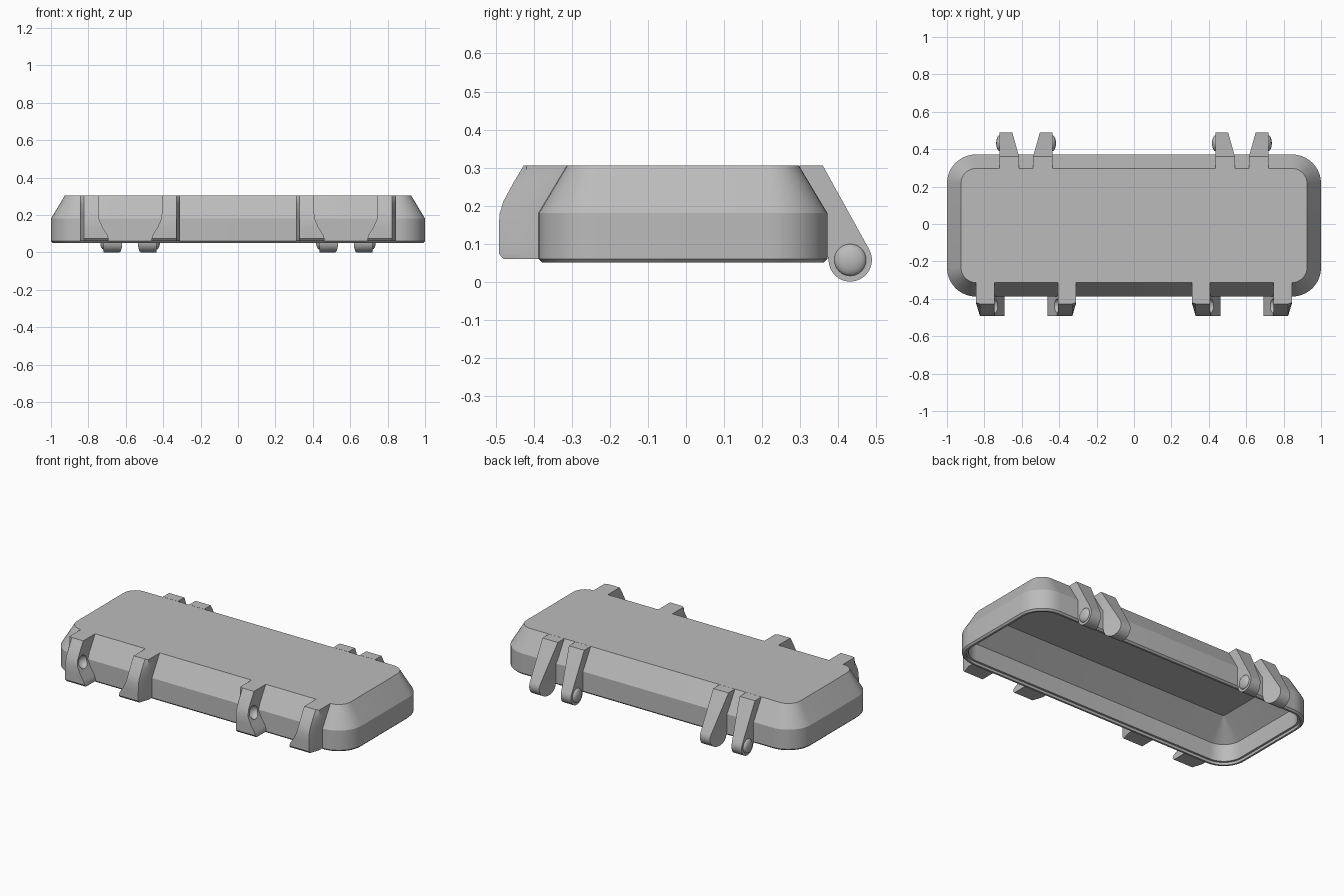
import bpy, bmesh, math

cube = bpy.data.objects.get("Cube")
if cube:
    bpy.data.objects.remove(cube, do_unlink=True)

grey = bpy.data.materials.new("plain grey")
grey.use_nodes = True
grey.diffuse_color = (0.5, 0.5, 0.5, 1)
grey.node_tree.nodes["Principled BSDF"].inputs["Base Color"].default_value = (0.5, 0.5, 0.5, 1)

PAIR_X = 0.577   # distance of each lug / hinge pair from the middle
MID_Y = -0.008   # middle of the shell in depth


def finish(bm, name):
    bmesh.ops.recalc_face_normals(bm, faces=bm.faces)
    mesh = bpy.data.meshes.new(name)
    bm.to_mesh(mesh)
    bm.free()
    mesh.materials.append(grey)
    ob = bpy.data.objects.new(name, mesh)
    bpy.context.collection.objects.link(ob)
    return ob


def smooth(ob):
    bpy.ops.object.select_all(action='DESELECT')
    ob.select_set(True)
    bpy.context.view_layer.objects.active = ob
    bpy.ops.object.shade_smooth_by_angle(angle=math.radians(25))


def loft(bm, rings):
    """Bridge rings of equal length and cap both ends."""
    loops = [[bm.verts.new(p) for p in ring] for ring in rings]
    for a, b in zip(loops, loops[1:]):
        for i in range(len(a)):
            j = (i + 1) % len(a)
            bm.faces.new((a[i], a[j], b[j], b[i]))
    bm.faces.new(loops[0])
    bm.faces.new(loops[-1])


def rounded_rect(inset, z, steps=10):
    """Ring of the shell outline, moved inwards by inset."""
    r = max(0.155 - inset, 0.006)
    hx, hy = 1 - inset - r, 0.38 - inset - r
    ring = []
    for k, (sx, sy) in enumerate(((1, 1), (-1, 1), (-1, -1), (1, -1))):
        for i in range(steps + 1):
            a = math.pi / 2 * (k + i / steps)
            ring.append((sx * hx + r * math.cos(a), MID_Y + sy * hy + r * math.sin(a), z))
    return ring


# Hollow lid shell: outside from top to rim, then back up the inside
bm = bmesh.new()
shell_profile = [(0.075, 0.305), (0, 0.18), (0, 0.06), (0.01, 0.05), (0.022, 0.05),
                 (0.022, 0.066), (0.035, 0.066), (0.04, 0.17), (0.17, 0.275)]
loft(bm, [rounded_rect(inset, z) for inset, z in shell_profile])
smooth(finish(bm, "lid_shell"))


def front_lug(name, cx, s):
    # Levels: height, front depth, back depth, inner side
    levels = [(0.305, -0.425, -0.312, 0.17), (0.26, -0.452, -0.336, 0.17),
              (0.21, -0.479, -0.364, 0.17), (0.175, -0.489, -0.378, 0.165),
              (0.13, -0.49, -0.378, 0.145), (0.095, -0.49, -0.378, 0.122),
              (0.073, -0.49, -0.378, 0.115), (0.06, -0.478, -0.378, 0.115)]
    outer = 0.267
    bm = bmesh.new()
    rings = []
    for z, front, back, inner in levels:
        ring = [(outer, back), (outer, front + min(0.065, -0.42 - front)),
                (outer - 0.02, front - 0.002), (inner, front - 0.002), (inner, back)]
        rings.append([(cx + s * u, y, z) for u, y in ring])
    loft(bm, rings)
    lug = finish(bm, name)

    # Round socket in the inner side
    bpy.ops.mesh.primitive_uv_sphere_add(segments=24, ring_count=12, radius=0.04,
                                         location=(cx + s * 0.155, -0.438, 0.185))
    cutter = bpy.context.object
    cutter.hide_render = True
    cut = lug.modifiers.new("socket", 'BOOLEAN')
    cut.operation = 'DIFFERENCE'
    cut.solver = 'EXACT'
    cut.object = cutter
    bpy.context.view_layer.objects.active = lug
    bpy.ops.object.modifier_apply(modifier=cut.name)
    bpy.data.objects.remove(cutter, do_unlink=True)
    smooth(lug)


def hinge_arm(name, cx, s):
    py, pz, r = 0.432, 0.057, 0.057
    profile = [(0.36, 0.18), (0.298, 0.305), (0.36, 0.305)]
    for i in range(19):
        a = math.radians(30 - 210 * i / 18)
        profile.append((py + r * math.cos(a), pz + r * math.sin(a)))
    profile.append((0.362, 0.1))
    outer, inner = 0.141, 0.038
    bm = bmesh.new()
    loft(bm, [[(u, y, z) for y, z in profile] for u in (outer, inner)])
    # Taper the inner side beyond the shell
    bmesh.ops.bisect_plane(bm, geom=bm.verts[:] + bm.edges[:] + bm.faces[:],
                           plane_co=(0, 0.362, 0), plane_no=(0, 1, 0))
    for v in bm.verts:
        if v.co.x < 0.09:
            v.co.x += 0.28 * max(0, v.co.y - 0.362)
        v.co.x = cx + s * v.co.x
    smooth(finish(bm, name))

    # Snap bump on the outer side
    bpy.ops.mesh.primitive_uv_sphere_add(segments=24, ring_count=12, radius=0.042,
                                         location=(cx + s * outer, py, pz),
                                         rotation=(0, math.pi / 2, 0))
    bump = bpy.context.object
    bump.name = name + "_bump"
    bump.scale.z = 0.45
    bump.data.materials.append(grey)
    smooth(bump)


for side, cx in (("right", -PAIR_X), ("left", PAIR_X)):
    for part, s in (("a", -1), ("b", 1)):
        front_lug(f"{side}_front_lug_{part}", cx, s)
        hinge_arm(f"{side}_hinge_arm_{part}", cx, s)
